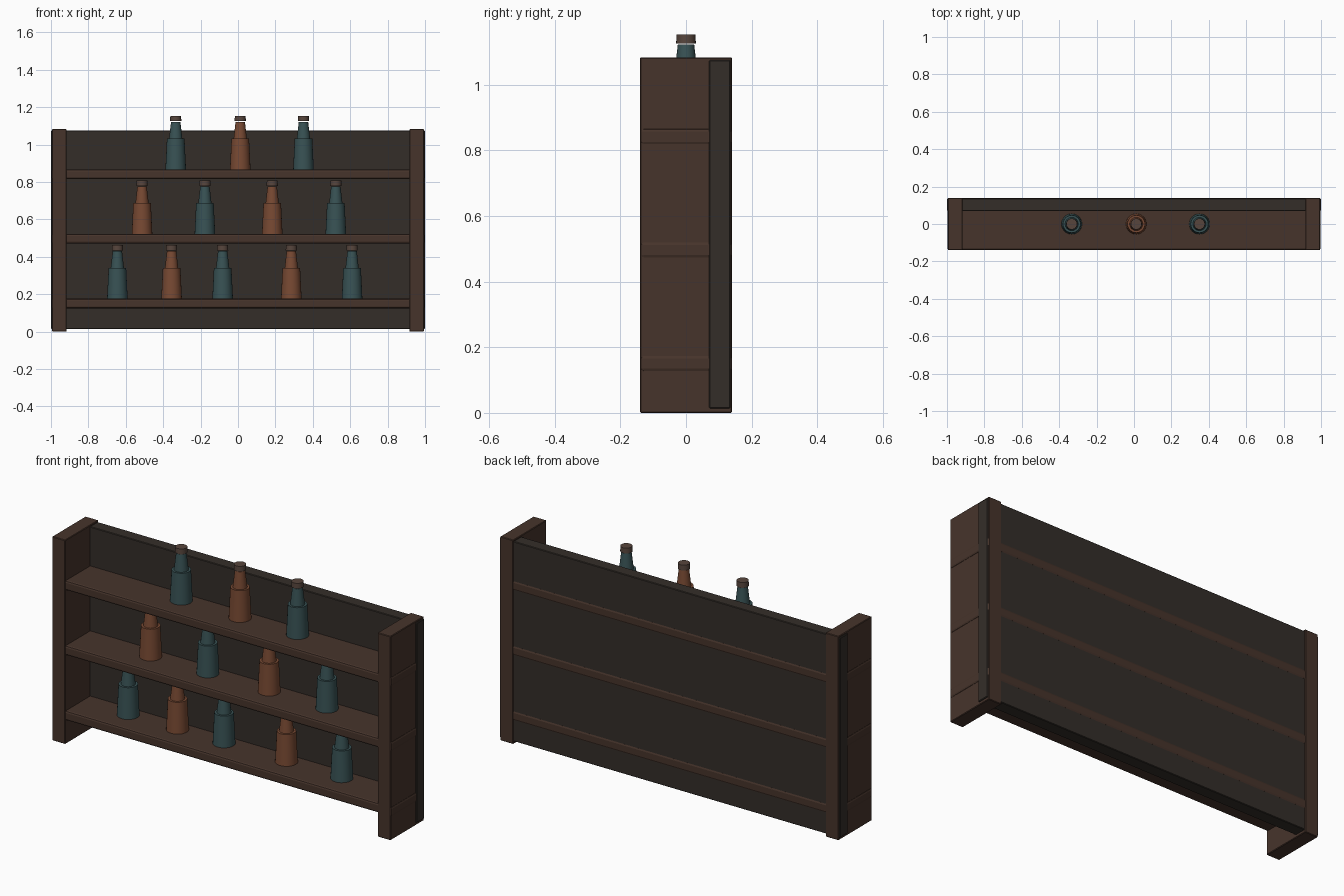
import bpy, bmesh, math

if "Cube" in bpy.data.objects:
    bpy.data.objects.remove(bpy.data.objects["Cube"])


def material(name, rgb):
    m = bpy.data.materials.new(name)
    m.diffuse_color = (*rgb, 1)
    m.use_nodes = True
    m.node_tree.nodes["Principled BSDF"].inputs["Base Color"].default_value = m.diffuse_color
    return m


WOOD = material("brown_wood", (0.062, 0.034, 0.024))
PANEL = material("dark_panel", (0.034, 0.027, 0.022))
TEAL = material("teal_glass", (0.04, 0.085, 0.09))
AMBER = material("amber_glass", (0.19, 0.068, 0.033))
CAP = material("bottle_cap", (0.095, 0.06, 0.046))


def box(name, lo, hi, mat, bevel, segments=1):
    bm = bmesh.new()
    bmesh.ops.create_cube(bm, size=1)
    for v in bm.verts:
        v.co = [(a + b) / 2 + c * (b - a) for a, b, c in zip(lo, hi, v.co)]
    bmesh.ops.bevel(bm, geom=bm.edges[:], offset=bevel, segments=segments,
                    profile=0.5, affect='EDGES')
    me = bpy.data.meshes.new(name)
    bm.to_mesh(me)
    bm.free()
    me.materials.append(mat)
    ob = bpy.data.objects.new(name, me)
    bpy.context.collection.objects.link(ob)
    return ob


def bottle_mesh(name, glass):
    # stacked tapering cylinders: body, neck, floating cap
    bm = bmesh.new()
    for r1, r2, z0, z1, slot in ((0.055, 0.047, 0, 0.165, 0),
                                 (0.036, 0.025, 0.16, 0.255, 0),
                                 (0.030, 0.029, 0.258, 0.286, 1)):
        old = set(bm.faces)
        new = bmesh.ops.create_cone(bm, cap_ends=True, segments=24, radius1=r1,
                                    radius2=r2, depth=z1 - z0)
        bmesh.ops.translate(bm, verts=new["verts"], vec=(0, 0, (z0 + z1) / 2))
        for f in set(bm.faces) - old:
            f.material_index = slot
            f.smooth = len(f.verts) == 4
    for e in bm.edges:
        e.smooth = e.calc_face_angle(0) < math.radians(40)
    me = bpy.data.meshes.new(name)
    bm.to_mesh(me)
    bm.free()
    me.materials.append(glass)
    me.materials.append(CAP)
    return me


# rack frame
box("back_panel", (-1, 0.07, 0.014), (1, 0.136, 1.075), PANEL, 0.003)
for side, s in (("left", -1), ("right", 1)):
    xs = sorted((s * 0.917, s * 0.994))
    box(f"{side}_post", (xs[0], -0.14, 0), (xs[1], 0.14, 1.083), WOOD, 0.003)

# shelves with softened edges, and the bottles standing on them
meshes = [bottle_mesh("teal_bottle", TEAL), bottle_mesh("amber_bottle", AMBER)]
rows = ((0.176, 0, (-0.645, -0.355, -0.082, 0.285, 0.61)),
        (0.522, 1, (-0.513, -0.177, 0.183, 0.523)),
        (0.867, 0, (-0.333, 0.012, 0.35)))
for n, (top, first, xs) in enumerate(rows, 1):
    box(f"shelf_{n}", (-0.998, -0.138, top - 0.051), (0.998, 0.139, top), WOOD, 0.01, 2)
    for i, x in enumerate(xs):
        ob = bpy.data.objects.new(f"bottle_{n}_{i + 1}", meshes[(first + i) % 2])
        ob.location = (x, 0, top)
        bpy.context.collection.objects.link(ob)
